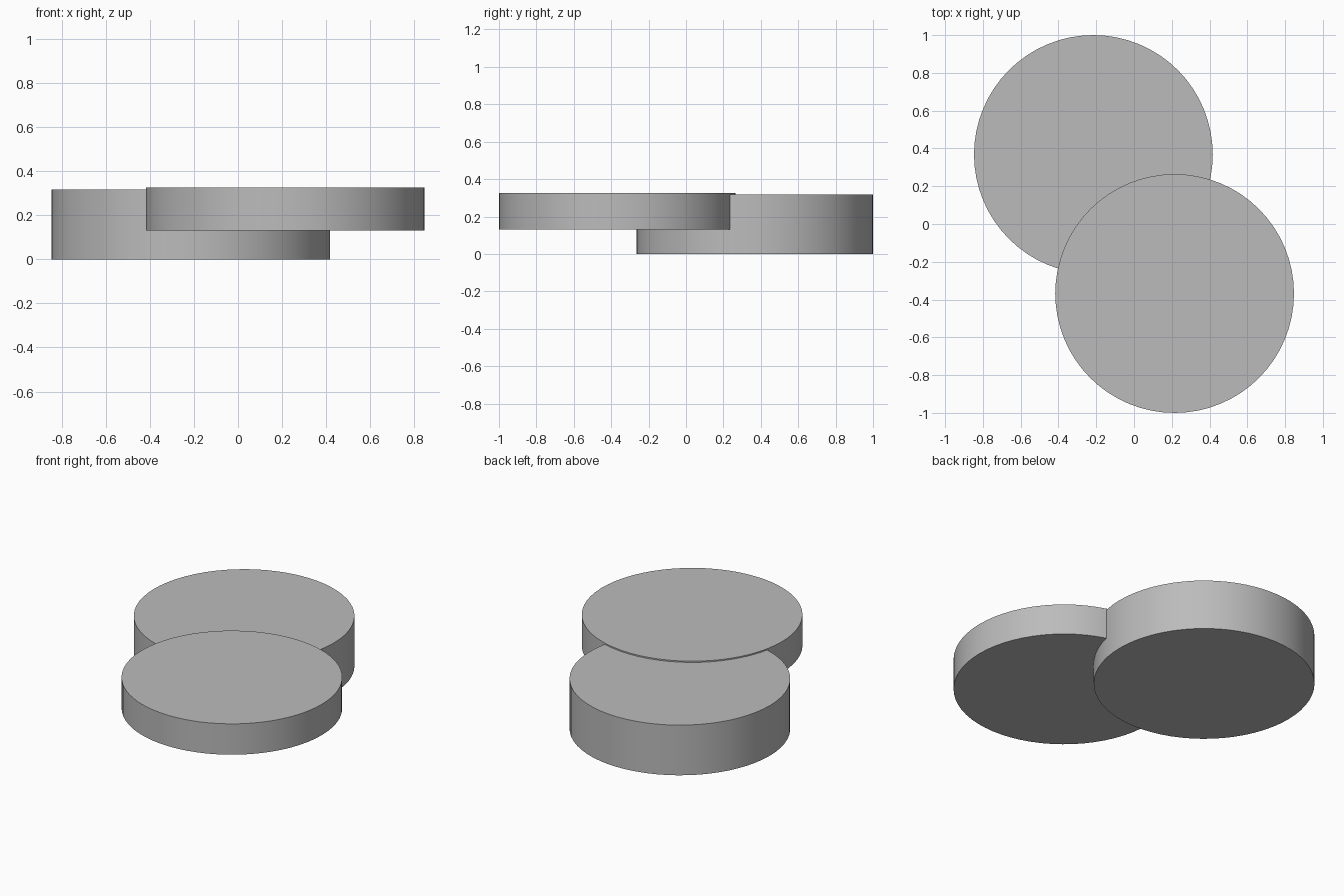
import bpy
import math

# Remove the default cube
cube = bpy.data.objects.get("Cube")
if cube:
    bpy.data.objects.remove(cube, do_unlink=True)

# Single plain grey
grey = bpy.data.materials.new("plain_grey")
grey.use_nodes = True
colour = (0.5, 0.5, 0.5, 1.0)
grey.diffuse_color = colour
grey.node_tree.nodes["Principled BSDF"].inputs["Base Color"].default_value = colour


def disc(name, x, y, bottom, top, radius=0.632):
    """Capped round slab with smooth walls and sharp rims."""
    bpy.ops.mesh.primitive_cylinder_add(
        vertices=64, radius=radius, depth=top - bottom,
        location=(x, y, (bottom + top) / 2))
    obj = bpy.context.object
    obj.name = name
    obj.data.materials.append(grey)
    bpy.ops.object.shade_smooth_by_angle(angle=math.radians(30))
    return obj


# Thick disc standing on the ground, thinner raised disc overlapping it
disc("lower_disc", -0.215, 0.368, 0.0, 0.317)
disc("upper_disc", 0.215, -0.368, 0.13, 0.325)
